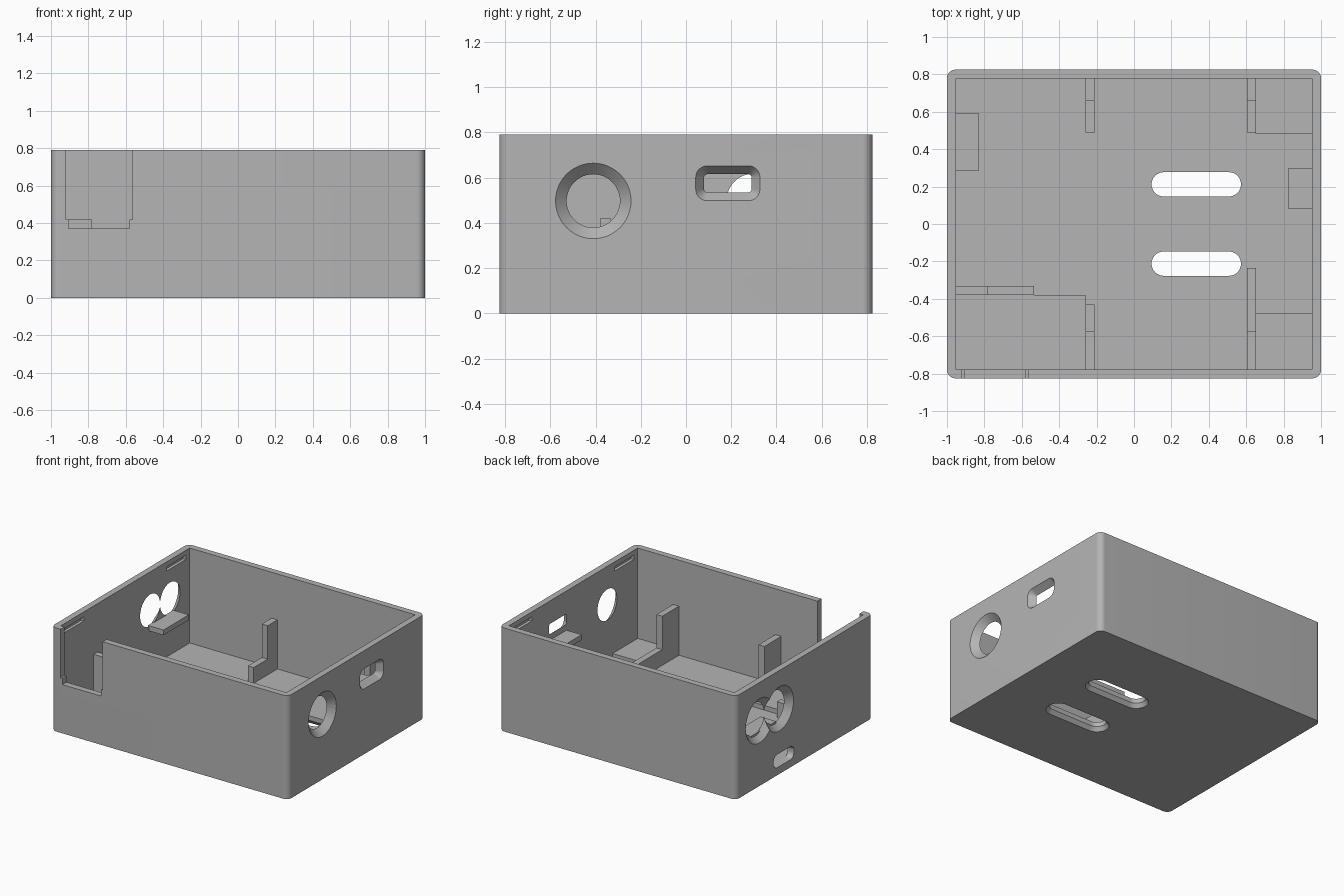
import bpy, bmesh, math
from mathutils import Vector

if "Cube" in bpy.data.objects:
    bpy.data.objects.remove(bpy.data.objects["Cube"])

grey = bpy.data.materials.new("plain_grey")
grey.diffuse_color = (0.46, 0.46, 0.46, 1)
grey.use_nodes = True
grey.node_tree.nodes["Principled BSDF"].inputs["Base Color"].default_value = grey.diffuse_color

WALL_X, WALL_Y, HEIGHT, FLOOR = 0.952, 0.777, 0.79, 0.065


def finish(name, bm):
    bmesh.ops.recalc_face_normals(bm, faces=bm.faces)
    mesh = bpy.data.meshes.new(name)
    bm.to_mesh(mesh)
    bm.free()
    mesh.materials.append(grey)
    ob = bpy.data.objects.new(name, mesh)
    bpy.context.collection.objects.link(ob)
    return ob


def box(name, x0, x1, y0, y1, z0, z1):
    bm = bmesh.new()
    bmesh.ops.create_cube(bm, size=1)
    for v in bm.verts:
        v.co = Vector(((x0 + x1) / 2 + v.co.x * (x1 - x0),
                       (y0 + y1) / 2 + v.co.y * (y1 - y0),
                       (z0 + z1) / 2 + v.co.z * (z1 - z0)))
    return finish(name, bm)


def rounded(w, h, r, n=12):
    """Rounded rectangle from half sizes; a circle when w == h == r."""
    pts = []
    for k, (sx, sy) in enumerate([(1, 1), (-1, 1), (-1, -1), (1, -1)]):
        for i in range(n + 1):
            a = math.pi / 2 * (k + i / n)
            pts.append((sx * (w - r) + r * math.cos(a), sy * (h - r) + r * math.sin(a)))
    return pts


def loft(name, axis, cu, cv, sections):
    """Solid through rounded sections (t, w, h, r) placed along x or z."""
    bm = bmesh.new()
    rings = []
    for t, w, h, r in sections:
        ring = [(t, cu + u, cv + v) if axis == 'x' else (cu + u, cv + v, t)
                for u, v in rounded(w, h, r)]
        rings.append([bm.verts.new(p) for p in ring])
    n = len(rings[0])
    for a, b in zip(rings, rings[1:]):
        for i in range(n):
            bm.faces.new((a[i], a[(i + 1) % n], b[(i + 1) % n], b[i]))
    bm.faces.new(rings[0])
    bm.faces.new(rings[-1])
    bmesh.ops.remove_doubles(bm, verts=bm.verts, dist=1e-5)
    return finish(name, bm)


def wall_hole(side, y, z, w, h, r, c):
    """Flared hole through a side wall: inner half sizes plus flare c."""
    e = c * 0.02 / (1 - WALL_X)
    return loft("hole_cutter", 'x', y, z, [
        (side * 1.02, w + c + e, h + c + e, r + c + e),
        (side * WALL_X, w, h, r),
        (side * 0.93, w, h, r)])


# Case body with rounded vertical corners
case = loft("case_body", 'z', 0, 0, [(0, 1, 0.825, 0.045), (HEIGHT, 1, 0.825, 0.045)])

cutters = [
    box("cavity", -WALL_X, WALL_X, -WALL_Y, WALL_Y, FLOOR, 1),
    # Stepped front opening
    box("front_opening", -0.92, -0.565, -0.9, -0.76, 0.42, 1),
    box("front_opening_lower", -0.905, -0.58, -0.9, -0.76, 0.372, 0.5),
    # Right wall: round hole and port
    wall_hole(1, -0.41, 0.497, 0.118, 0.118, 0.118, 0.049),
    wall_hole(1, 0.185, 0.575, 0.105, 0.04, 0.014, 0.037),
    # Left wall: twin round holes and low slot
    wall_hole(-1, 0.30, 0.497, 0.121, 0.121, 0.121, 0.047),
    wall_hole(-1, 0.54, 0.497, 0.121, 0.121, 0.121, 0.047),
    wall_hole(-1, 0.25, 0.108, 0.115, 0.042, 0.035, 0.008),
]
# Floor vents, flared at the underside
for s in (-1, 1):
    cutters.append(loft("vent_cutter", 'z', 0.333, s * 0.212, [
        (-0.02, 0.274, 0.1, 0.1), (0.03, 0.239, 0.065, 0.065), (0.09, 0.239, 0.065, 0.065)]))
# Lid catch grooves inside the side walls
for sx in (-1, 1):
    for sy in (-1, 1):
        x = sorted((sx * 0.9, sx * 0.975))
        y = sorted((sy * 0.5, sy * 0.73))
        cutters.append(box("groove_cutter", *x, *y, 0.72, 0.752))

bpy.context.view_layer.objects.active = case
for c in cutters:
    mod = case.modifiers.new("cut", 'BOOLEAN')
    mod.operation, mod.solver, mod.object = 'DIFFERENCE', 'EXACT', c
    bpy.ops.object.modifier_apply(modifier=mod.name)
for c in cutters:
    bpy.data.objects.remove(c, do_unlink=True)
bpy.ops.object.select_all(action='DESELECT')
case.select_set(True)
bpy.ops.object.shade_smooth_by_angle(angle=math.radians(25))

# Board supports: low ledge with a tall post against the wall
for side, x0, y_end, y_step in (("back_left", -0.26, 0.49, 0.66), ("back_right", 0.603, 0.49, 0.66),
                                ("front_left", -0.26, -0.43, -0.575), ("front_right", 0.603, -0.235, -0.575)):
    wall = math.copysign(WALL_Y + 0.01, y_end)
    box(side + "_ledge", x0, x0 + 0.049, *sorted((y_end, wall)), FLOOR - 0.01, 0.185)
    box(side + "_post", x0, x0 + 0.049, *sorted((y_step, wall)), 0.15, 0.44)

# Raised corner pads on the floor
box("front_left_pad", -0.96, -0.26, -0.785, -0.38, FLOOR - 0.01, 0.1)
box("front_right_pad", 0.65, 0.96, -0.785, -0.475, FLOOR - 0.01, 0.1)
box("back_right_pad", 0.65, 0.96, 0.485, 0.785, FLOOR - 0.01, 0.1)

# Stepped divider beside the front opening
box("divider_low", -0.96, -0.535, -0.38, -0.332, FLOOR - 0.01, 0.185)
box("divider_tall", -0.96, -0.78, -0.38, -0.332, 0.15, 0.42)

# Shelves under the wall openings
box("left_shelf", -0.96, -0.828, 0.285, 0.59, 0.345, 0.385)
box("right_shelf", 0.825, 0.96, 0.08, 0.30, 0.45, 0.49)
